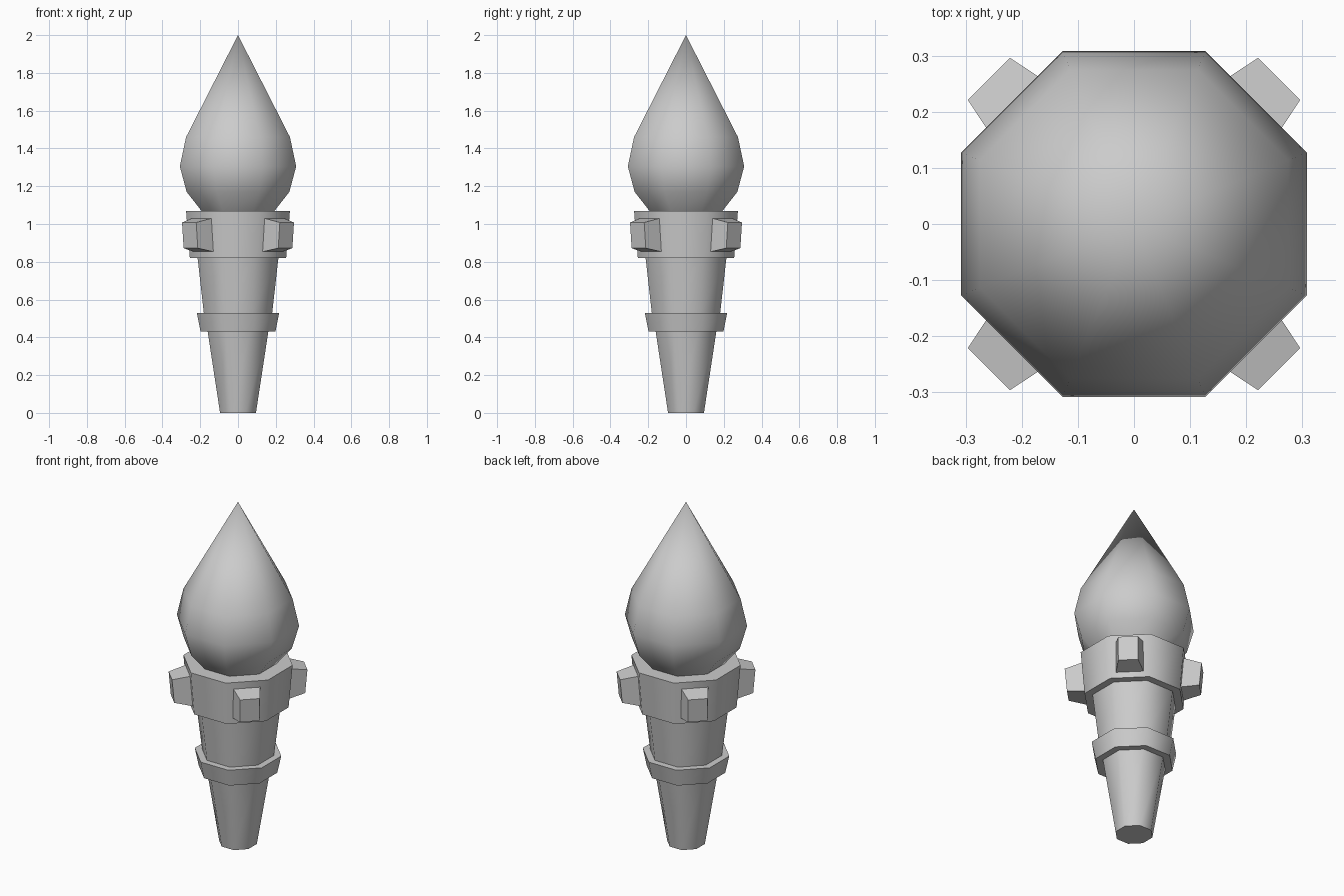
import bpy, bmesh, math

cube = bpy.data.objects.get("Cube")
if cube:
    bpy.data.objects.remove(cube, do_unlink=True)

SIDES = 8
FLAT = 1 / math.cos(math.pi / SIDES)  # flat half-width to corner radius

grey = bpy.data.materials.new("plain grey")
grey.use_nodes = True
colour = (0.6, 0.6, 0.6, 1)
grey.diffuse_color = colour
grey.node_tree.nodes["Principled BSDF"].inputs["Base Color"].default_value = colour


def finish(name, bm, smooth_angle):
    bmesh.ops.recalc_face_normals(bm, faces=bm.faces)
    mesh = bpy.data.meshes.new(name)
    bm.to_mesh(mesh)
    bm.free()
    mesh.materials.append(grey)
    obj = bpy.data.objects.new(name, mesh)
    bpy.context.collection.objects.link(obj)
    bpy.ops.object.select_all(action='DESELECT')
    obj.select_set(True)
    bpy.context.view_layer.objects.active = obj
    bpy.ops.object.shade_smooth_by_angle(angle=math.radians(smooth_angle))
    return obj


def octagon_stack(name, profile):
    """Join octagonal rings given as (flat half-width, height)."""
    bm = bmesh.new()
    rings = []
    for half, z in profile:
        if half == 0:
            rings.append([bm.verts.new((0, 0, z))])
            continue
        angles = [(i + 0.5) * math.tau / SIDES for i in range(SIDES)]
        rings.append([bm.verts.new((half * FLAT * math.cos(a),
                                    half * FLAT * math.sin(a), z)) for a in angles])
    for low, high in zip(rings, rings[1:]):
        for i in range(SIDES):
            j = (i + 1) % SIDES
            if len(high) == 1:
                bm.faces.new((low[i], low[j], high[0]))
            else:
                bm.faces.new((low[i], low[j], high[j], high[i]))
    for ring in (rings[0], rings[-1]):
        if len(ring) > 1:
            bm.faces.new(ring)
    return finish(name, bm, 50)


# Handle, collar, cup and flame
octagon_stack("lower_handle", [(0.095, 0), (0.162, 0.44)])
octagon_stack("collar", [(0.198, 0.43), (0.218, 0.53)])
octagon_stack("upper_handle", [(0.18, 0.52), (0.215, 0.83)])
octagon_stack("cup", [(0.255, 0.82), (0.275, 1.07)])
octagon_stack("flame", [(0.17, 1.04), (0.272, 1.17), (0.308, 1.305),
                        (0.275, 1.46), (0, 2.0)])


# Tapered studs on the diagonal faces of the cup
def stud(name, angle):
    bm = bmesh.new()
    bmesh.ops.create_cube(bm, size=2)
    c, s = math.cos(angle), math.sin(angle)
    for v in bm.verts:
        outer, top = v.co.x > 0, v.co.z > 0
        if outer:
            r, half, z = (0.366, 0.053, 1.008) if top else (0.354, 0.053, 0.872)
        else:
            r, half, z = (0.25, 0.077, 1.035) if top else (0.24, 0.077, 0.85)
        t = half * v.co.y
        v.co = (r * c - t * s, r * s + t * c, z)
    finish(name, bm, 30)


for name, degrees in (("back_left", 45), ("back_right", 135),
                      ("front_right", 225), ("front_left", 315)):
    stud("stud_" + name, math.radians(degrees))
